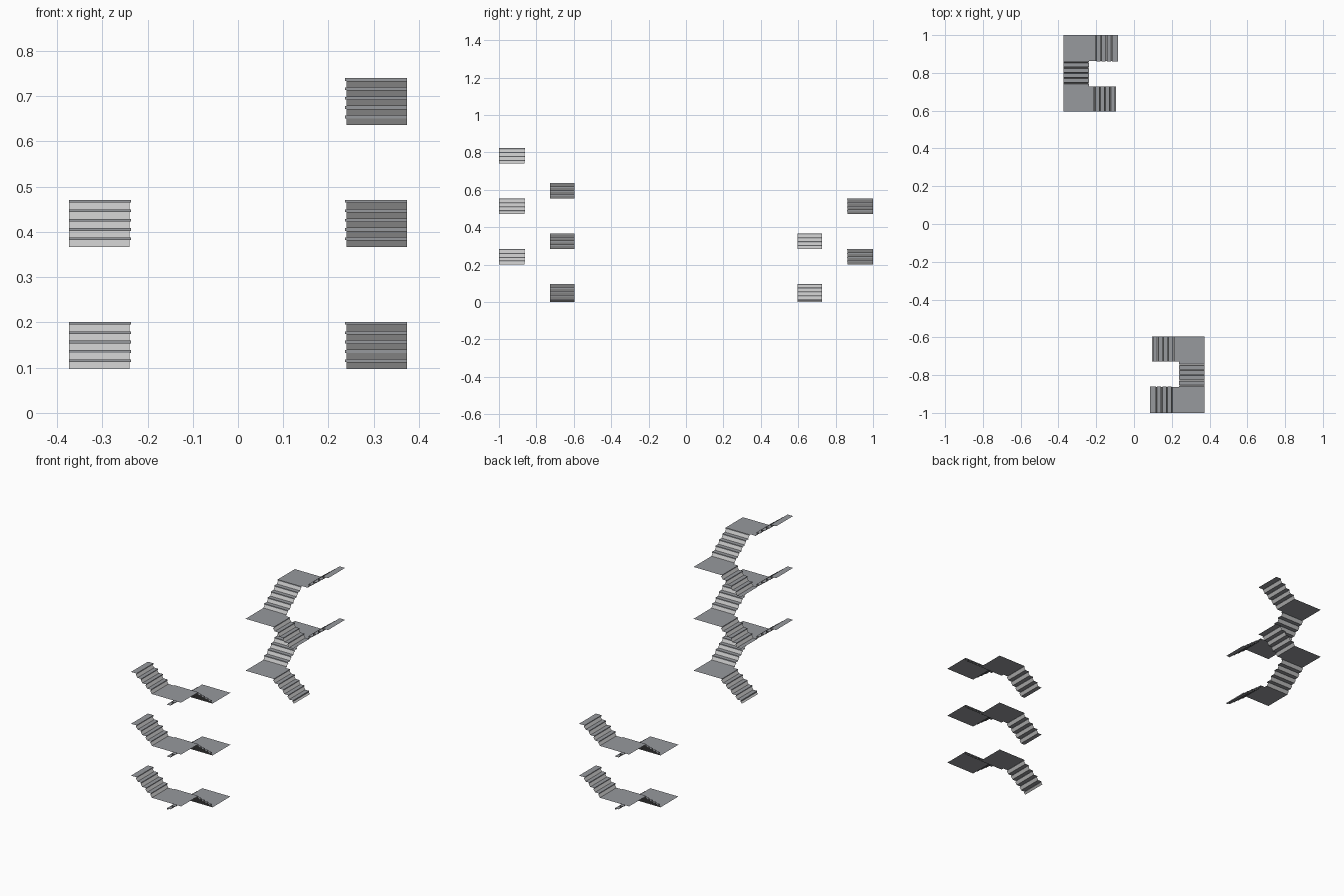
import bpy, bmesh, math
from mathutils import Vector

if "Cube" in bpy.data.objects:
    bpy.data.objects.remove(bpy.data.objects["Cube"])

RISE, GO = 0.0207, 0.0275      # step height and depth
LIP, NOSE, LEAN = 0.006, 0.004, 0.010
FLOOR = 0.2695                 # storey height
Z1, Z2 = 0.0975, 0.201         # lower and upper landing heights
X0, X1 = 0.24, 0.373           # landing extent across
EXT = 0.003                    # nosing return on the open side


def material(name, rgb):
    m = bpy.data.materials.new(name)
    m.diffuse_color = (*rgb, 1)
    m.use_nodes = True
    m.node_tree.nodes["Principled BSDF"].inputs["Base Color"].default_value = m.diffuse_color
    return m


MATS = [material("tread_grey", (0.31, 0.32, 0.34)),
        material("riser_light_grey", (0.55, 0.55, 0.55))]


def mesh_from(name, quads):
    """Make a sheet mesh from (corners, material, wanted normal)."""
    bm = bmesh.new()
    for pts, mi, want in quads:
        f = bm.faces.new([bm.verts.new(p) for p in pts])
        f.material_index = mi
        f.normal_update()
        if f.normal.dot(Vector(want)) < 0:
            f.normal_flip()
    bmesh.ops.remove_doubles(bm, verts=bm.verts, dist=1e-5)
    me = bpy.data.meshes.new(name)
    bm.to_mesh(me)
    bm.free()
    for m in MATS:
        me.materials.append(m)
    return me


def flight(name, to_world, start, z, n, a, b, a_ext, last, first_rise=RISE):
    """Open folded sheet of leaning risers and lipped treads."""
    quads = []
    up = Vector((0, 0, 1))
    back = to_world(-1, 0, 0) - to_world(0, 0, 0)

    def strip(p, q, lo, mi, want):
        quads.append(([to_world(p[0], lo, p[1]), to_world(q[0], lo, q[1]),
                       to_world(q[0], b, q[1]), to_world(p[0], b, p[1])], mi, want))

    for k in range(n):
        s = start + k * GO
        top = z + (first_rise if k == 0 else RISE)
        end = last if k == n - 1 else s + GO - LEAN
        strip((s - LEAN, z), (s, top - LIP), a, 1, back)            # riser
        strip((s, top - LIP), (s - NOSE, top - LIP), a_ext, 0, -up)  # under nosing
        strip((s - NOSE, top - LIP), (s - NOSE, top), a_ext, 0, back)
        strip((s - NOSE, top), (end, top), a_ext, 0, up)            # tread
        z = top
    return mesh_from(name, quads)


def along_x(s, w, z):
    return Vector((s, w, z))


def along_minus_x(s, w, z):
    return Vector((-s, w, z))


def along_minus_y(s, w, z):
    return Vector((w, -s, z))


def landing(name, xa, ya, yb, z):
    return mesh_from(name, [([(xa, ya, z), (X1, ya, z), (X1, yb, z), (xa, yb, z)],
                             0, (0, 0, 1))])


Z0 = Z1 - 4 * RISE             # height of the lowest tread
# outer/inner edges of the two landings
A0, A1, B0, B1 = -0.595, -0.728, -0.864, -1.0

parts = {
    "lower_flight": flight("lower_flight", along_x, 0.1325, Z0, 4, A0, A1, A0, X0),
    "lower_landing": landing("lower_landing", X0, A0, A1, Z1),
    "middle_flight": flight("middle_flight", along_minus_y, 0.752, Z1, 5,
                            X0, X1, X0 - EXT, -B0),
    "middle_flight_base": landing("middle_flight_base", X0 - EXT, A1, -0.742, Z1),
    "upper_landing": landing("upper_landing", X0, B0, B1, Z2),
    "upper_flight_base": mesh_from("upper_flight_base", [
        ([(0.205, B0, Z2), (X0, B0, Z2), (X0, B1, Z2), (0.205, B1, Z2)], 0, (0, 0, 1))]),
    "upper_flight": flight("upper_flight", along_minus_x, -0.195, Z2, 4,
                           B0, B1, B0 + EXT, -0.085),
    "entry_tread": mesh_from("entry_tread", [
        ([(0.10, A0, Z0), (0.1225, A0, Z0), (0.1225, A1, Z0), (0.10, A1, Z0)],
         0, (0, 0, 1))]),
}
ground_step = flight("ground_step", along_x, 0.105, 0, 1, A0, A1, A0, 0.1225, Z0)


def place(name, me, z, turn):
    ob = bpy.data.objects.new(name, me)
    ob.location.z = z
    ob.rotation_euler.z = turn
    bpy.context.collection.objects.link(ob)


# front tower has three storeys, rear tower is turned round and has two
for tower, turn, floors in (("front", 0, 3), ("rear", math.pi, 2)):
    for i in range(floors):
        for name, me in parts.items():
            if name == "entry_tread" and i == 0:
                continue
            place(f"{tower}_{name}_{i + 1}", me, i * FLOOR, turn)
    place(f"{tower}_ground_step", ground_step, 0, turn)
